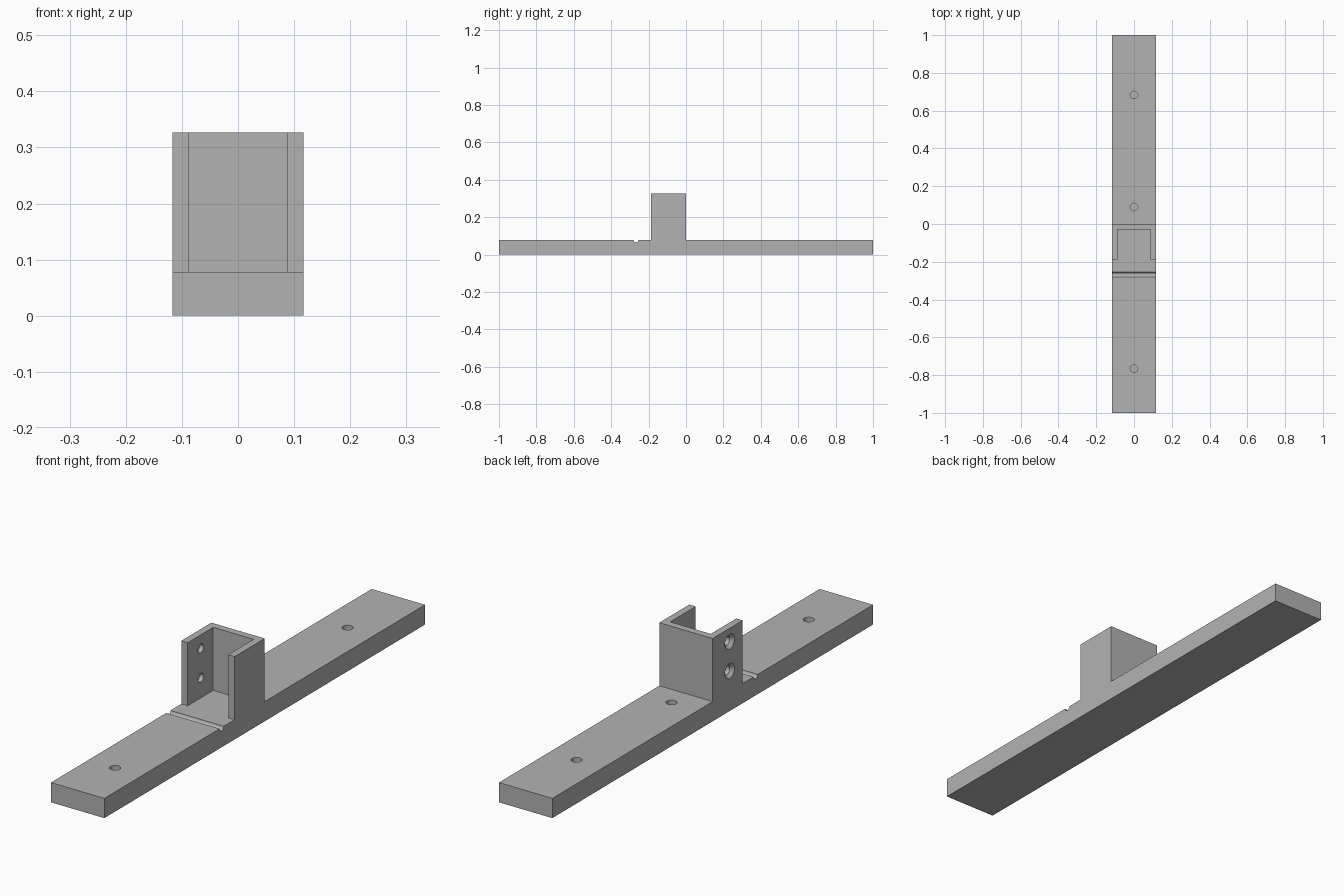
import bpy, bmesh, math
from mathutils import Matrix, Vector

cube = bpy.data.objects.get("Cube")
if cube:
    bpy.data.objects.remove(cube, do_unlink=True)

HALF_W, BASE_H, TOP = 0.1165, 0.078, 0.327
WALL, DEPTH = 0.028, 0.187
HALF_L = 1.0

gray = bpy.data.materials.new("plain gray")
gray.use_nodes = True
gray.diffuse_color = (0.45, 0.45, 0.45, 1)
gray.node_tree.nodes["Principled BSDF"].inputs["Base Color"].default_value = (0.45, 0.45, 0.45, 1)


def make_object(name, bm):
    bmesh.ops.recalc_face_normals(bm, faces=bm.faces)
    mesh = bpy.data.meshes.new(name)
    bm.to_mesh(mesh)
    bm.free()
    mesh.materials.append(gray)
    obj = bpy.data.objects.new(name, mesh)
    bpy.context.collection.objects.link(obj)
    return obj


def extrude_profile(name, points, direction):
    bm = bmesh.new()
    face = bm.faces.new([bm.verts.new(p) for p in points])
    result = bmesh.ops.extrude_face_region(bm, geom=[face])
    moved = [g for g in result["geom"] if isinstance(g, bmesh.types.BMVert)]
    bmesh.ops.translate(bm, verts=moved, vec=Vector(direction))
    return make_object(name, bm)


def add_cone(bm, centre, r1, r2, depth, axis):
    """Round cutter along axis; r1 is at the negative end."""
    turn = Matrix.Rotation(math.pi / 2, 4, 'Y') if axis == 'X' else Matrix()
    bmesh.ops.create_cone(bm, cap_ends=True, segments=32, radius1=r1, radius2=r2,
                          depth=depth, matrix=Matrix.Translation(centre) @ turn)


def cut(target, cutter):
    cutter.hide_render = True
    mod = target.modifiers.new("cut", 'BOOLEAN')
    mod.operation = 'DIFFERENCE'
    mod.solver = 'EXACT'
    mod.object = cutter
    bpy.ops.object.select_all(action='DESELECT')
    target.select_set(True)
    bpy.context.view_layer.objects.active = target
    bpy.ops.object.modifier_apply(modifier=mod.name)
    bpy.data.objects.remove(cutter, do_unlink=True)
    bpy.ops.object.shade_smooth_by_angle(angle=math.radians(30))


# Base bar: side profile with a half-round groove across the top
groove_y, groove_r, steps = -0.268, 0.013, 12
arc = [(-HALF_W, groove_y + groove_r * math.cos(a), BASE_H - groove_r * math.sin(a))
       for a in (math.pi * i / steps for i in range(steps + 1))]
side = [(-HALF_W, -HALF_L, BASE_H), (-HALF_W, -HALF_L, 0),
        (-HALF_W, HALF_L, 0), (-HALF_W, HALF_L, BASE_H)] + arc
base = extrude_profile("base_bar", side, (2 * HALF_W, 0, 0))

# Blind round holes in the top of the bar
bm = bmesh.new()
for y in (-0.766, 0.09, 0.683):
    add_cone(bm, (0, y, BASE_H), 0.02, 0.02, 0.12, 'Z')
cut(base, make_object("base_hole_cutter", bm))

# U-shaped bracket, open to the front
inner = HALF_W - WALL
half = [(inner, -WALL), (inner, -DEPTH), (HALF_W, -DEPTH), (HALF_W, 0)]
outline = half + [(-x, y) for x, y in reversed(half)]
bracket = extrude_profile("u_bracket", [(x, y, BASE_H) for x, y in outline],
                          (0, 0, TOP - BASE_H))

# Screw holes through the right wall, then their countersinks
hole_y, heights = -0.106, (0.158, 0.274)
bm = bmesh.new()
for z in heights:
    add_cone(bm, (-HALF_W + WALL / 2, hole_y, z), 0.017, 0.017, 0.06, 'X')
cut(bracket, make_object("screw_hole_cutter", bm))
bm = bmesh.new()
for z in heights:
    add_cone(bm, (-HALF_W + 0.006, hole_y, z), 0.032, 0.015, 0.016, 'X')
cut(bracket, make_object("countersink_cutter", bm))
